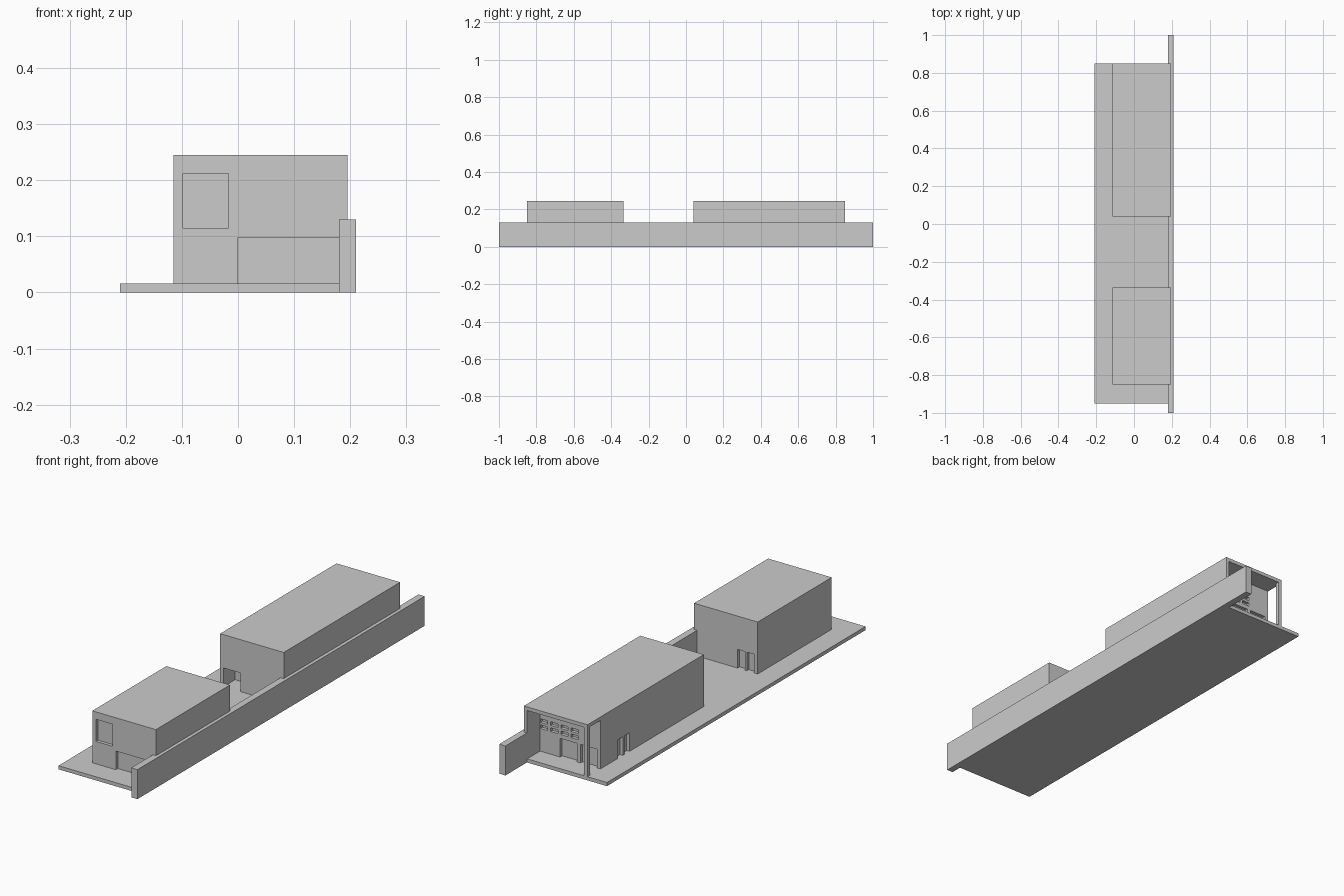
import bpy
import bmesh
from mathutils import Matrix, Vector

if "Cube" in bpy.data.objects:
    bpy.data.objects.remove(bpy.data.objects["Cube"])

FLOOR, TOP, WALL = 0.016, 0.245, 0.016   # slab top, roof top, wall thickness
DOOR, REVEAL = 0.098, 0.014              # door head height, recess depth


def add_box(bm, x, y, z):
    size = Vector((x[1] - x[0], y[1] - y[0], z[1] - z[0]))
    mid = Vector((sum(x) / 2, sum(y) / 2, sum(z) / 2))
    bmesh.ops.create_cube(bm, size=1, matrix=Matrix.Translation(mid) @ Matrix.Diagonal((*size, 1)))


def boxes(name, items):
    bm = bmesh.new()
    for item in items:
        add_box(bm, *item)
    mesh = bpy.data.meshes.new(name)
    bm.to_mesh(mesh)
    bm.free()
    obj = bpy.data.objects.new(name, mesh)
    bpy.context.collection.objects.link(obj)
    return obj


def carve(obj, items, name):
    cutter = boxes(name, items)
    mod = obj.modifiers.new("openings", 'BOOLEAN')
    mod.operation = 'DIFFERENCE'
    mod.solver = 'EXACT'
    mod.object = cutter
    bpy.context.view_layer.objects.active = obj
    bpy.ops.object.modifier_apply(modifier=mod.name)
    bpy.data.objects.remove(cutter)


# Site slab and long boundary wall
boxes("ground_slab", [((-0.21, 0.18), (-0.95, 0.85), (0, FLOOR))])
boxes("boundary_wall", [((0.18, 0.21), (-1, 1), (0, 0.13))])

# Front block: upper window, wide garage recess, two rear doors
front = boxes("front_block", [((-0.115, 0.195), (-0.85, -0.335), (FLOOR, TOP))])
carve(front, [
    ((-0.098, -0.017), (-0.9, -0.85 + REVEAL), (0.115, 0.212)),
    ((0.0, 0.18), (-0.9, -0.85 + REVEAL), (0, DOOR)),
    ((-0.098, -0.062), (-0.335 - REVEAL, -0.3), (0, DOOR)),
    ((-0.053, -0.017), (-0.335 - REVEAL, -0.3), (0, DOOR)),
], "front_cutter")

# Rear block: covered porch at the back end, entry recess, side doors
rear = boxes("rear_block", [((-0.115, 0.195), (0.04, 0.85), (FLOOR, TOP))])
PORCH = 0.76
carve(rear, [((-0.2, 0.195 - WALL), (PORCH, 0.9), (0, TOP - WALL))], "porch_cutter")
openings = [
    ((-0.098, -0.017), (0.0, 0.12), (0, DOOR)),
    ((-0.2, -0.115 + REVEAL), (0.557, 0.593), (0, DOOR)),
    ((-0.2, -0.115 + REVEAL), (0.603, 0.64), (0, DOOR)),
    ((-0.098, -0.017), (PORCH - REVEAL, 0.8), (0, DOOR)),
    ((0.0, 0.081), (PORCH - REVEAL, 0.8), (0, DOOR)),
]
# Two rows of four small windows above the porch doors
for row in range(2):
    for col in range(4):
        x, z = -0.008 + col * 0.05, 0.116 + row * 0.027
        openings.append(((x, x + 0.036), (PORCH - REVEAL, 0.8), (z, z + 0.016)))
carve(rear, openings, "rear_cutter")

# Corner post carrying the porch roof
boxes("porch_post", [((-0.115, -0.115 + WALL), (0.85 - WALL, 0.85), (FLOOR, TOP - WALL))])
